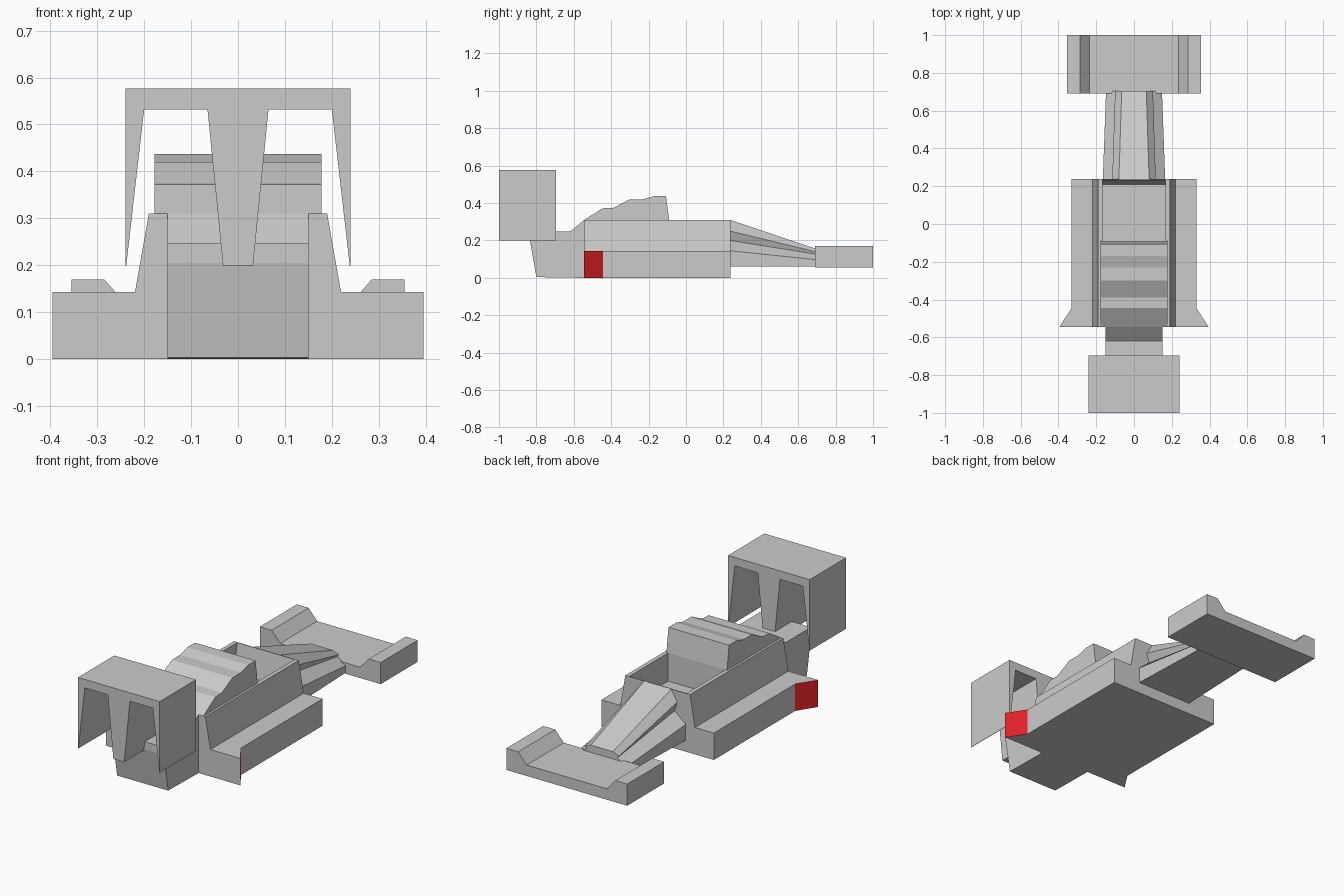
import bpy, bmesh

if "Cube" in bpy.data.objects:
    bpy.data.objects.remove(bpy.data.objects["Cube"])


def loft(name, rings):
    """Solid through matching closed rings of 3D points, capped at both ends."""
    bm = bmesh.new()
    loops = [[bm.verts.new(p) for p in ring] for ring in rings]
    n = len(loops[0])
    for a, b in zip(loops, loops[1:]):
        for i in range(n):
            j = (i + 1) % n
            bm.faces.new((a[i], a[j], b[j], b[i]))
    bm.faces.new(loops[0][::-1])
    bm.faces.new(loops[-1])
    bmesh.ops.recalc_face_normals(bm, faces=bm.faces[:])
    mesh = bpy.data.meshes.new(name)
    bm.to_mesh(mesh)
    bm.free()
    obj = bpy.data.objects.new(name, mesh)
    bpy.context.collection.objects.link(obj)
    return obj


def mirror(half):
    """Complete a right-hand outline with its left-hand reflection."""
    return half + [(-x, v) for x, v in reversed(half)]


def prism_y(name, half, y0, y1):
    outline = mirror(half)
    return loft(name, [[(x, y, z) for x, z in outline] for y in (y0, y1)])


def prism_x(name, side, w):
    return loft(name, [[(x, y, z) for y, z in side] for x in (-w, w)])


# Side pods with flared rear corners; the flare faces are red
plan = mirror([(0.33, 0.238), (0.33, -0.445), (0.395, -0.545)])
pods = loft("side_pods", [[(x, y, z) for x, y in plan] for z in (0, 0.143)])
red = bpy.data.materials.new("red")
red.diffuse_color = (0.75, 0.015, 0.02, 1)
red.use_nodes = True
red.node_tree.nodes["Principled BSDF"].inputs["Base Color"].default_value = red.diffuse_color
grey = bpy.data.materials.new("grey")
grey.diffuse_color = (0.8, 0.8, 0.8, 1)
grey.use_nodes = True
grey.node_tree.nodes["Principled BSDF"].inputs["Base Color"].default_value = grey.diffuse_color
pods.data.materials.append(grey)
pods.data.materials.append(red)
for face in pods.data.polygons:
    if abs(face.normal.x) > 0.5 and face.normal.y > 0.3:
        face.material_index = 1

# Tapered tub with an open cockpit
tub = prism_y("tub", [(0.22, 0.14), (0.19, 0.31)], -0.545, 0.238)
cutter = prism_x("cockpit_cutter", [(-0.09, 0.16), (0.208, 0.16), (0.234, 0.31),
                                    (0.237, 0.33), (-0.09, 0.33)], 0.168)
cutter.hide_render = True
cutter.hide_viewport = True
cut = tub.modifiers.new("cockpit", 'BOOLEAN')
cut.operation = 'DIFFERENCE'
cut.solver = 'EXACT'
cut.object = cutter

# Stepped engine cover behind the cockpit
prism_x("engine_cover", [(-0.545, 0.31), (-0.445, 0.372), (-0.39, 0.374), (-0.30, 0.42),
                         (-0.23, 0.42), (-0.17, 0.437), (-0.107, 0.437), (-0.09, 0.31)], 0.178)

# Gearbox block carrying the rear wing
prism_x("gearbox", [(-0.545, 0), (-0.80, 0.004), (-0.835, 0.205), (-0.835, 0.247),
                    (-0.62, 0.247), (-0.545, 0.31)], 0.15)

# Rear wing: top slab, tapering end plates and central pylon
prism_y("rear_wing", [(0.032, 0.2), (0.065, 0.532), (0.2, 0.532), (0.238, 0.2),
                      (0.24, 0.2), (0.24, 0.577)], -1.0, -0.695)

# Grooved nose narrowing towards the front wing
nose_back = mirror([(0.08, 0.31), (0.115, 0.25), (0.10, 0.20),
                    (0.165, 0.145), (0.165, 0.105), (0.165, 0.06)])
nose_tip = mirror([(0.065, 0.152), (0.10, 0.137), (0.09, 0.125),
                   (0.148, 0.096), (0.148, 0.09), (0.148, 0.06)])
loft("nose", [[(x, 0.236, z) for x, z in nose_back],
              [(x, 0.705, z) for x, z in nose_tip]])

# Front wing with raised ends
prism_y("front_wing", [(0.235, 0.113), (0.285, 0.17), (0.355, 0.17), (0.355, 0.055)], 0.69, 1.0)
